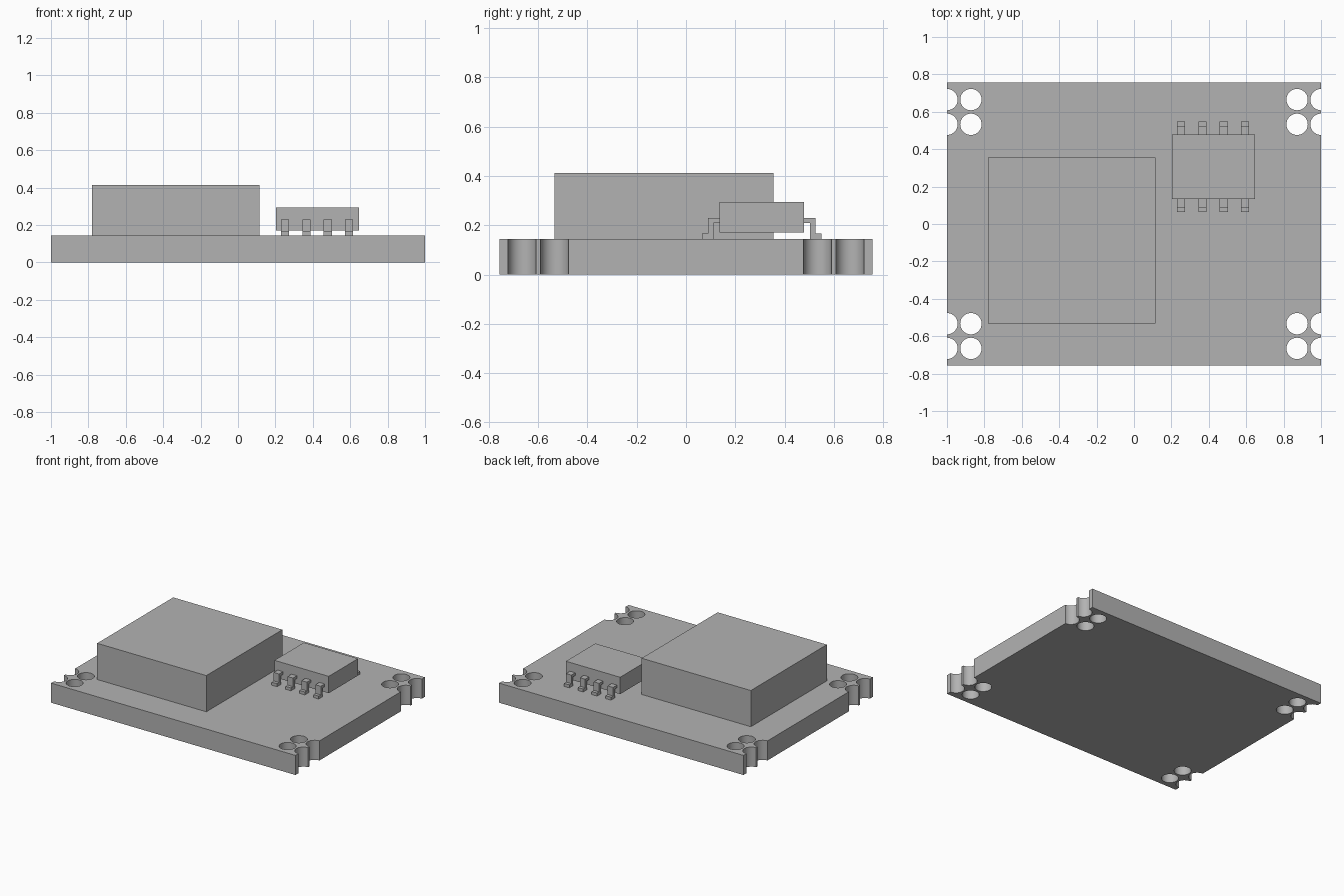
import bpy
import bmesh
import math
from mathutils import Matrix, Vector

default = bpy.data.objects.get("Cube")
if default:
    bpy.data.objects.remove(default, do_unlink=True)

GREY = (0.45, 0.45, 0.45, 1.0)
grey = bpy.data.materials.new("plain grey")
grey.use_nodes = True
grey.diffuse_color = GREY
grey.node_tree.nodes["Principled BSDF"].inputs["Base Color"].default_value = GREY


def add_object(name, bm):
    bmesh.ops.recalc_face_normals(bm, faces=bm.faces[:])
    mesh = bpy.data.meshes.new(name)
    bm.to_mesh(mesh)
    bm.free()
    mesh.materials.append(grey)
    obj = bpy.data.objects.new(name, mesh)
    bpy.context.collection.objects.link(obj)
    return obj


def add_box(name, low, high):
    low, high = Vector(low), Vector(high)
    bm = bmesh.new()
    bmesh.ops.create_cube(bm, size=1, matrix=Matrix.Translation((low + high) / 2)
                          @ Matrix.Diagonal(high - low).to_4x4())
    return add_object(name, bm)


# Board with a cluster of four holes at each corner, two of them cut by the edge
BOARD_TOP = 0.145
board = add_box("board", (-1, -0.757, 0), (1, 0.757, BOARD_TOP))
bm = bmesh.new()
for side in (-1, 1):
    for end in (-1, 1):
        for x in (0.872, 1.0):
            for y in (0.533, 0.665):
                bmesh.ops.create_cone(
                    bm, cap_ends=True, segments=48, radius1=0.057, radius2=0.057,
                    depth=0.4, matrix=Matrix.Translation((side * x, end * y, 0.07)))
cutter = add_object("hole_cutter", bm)
cutter.hide_render = True

cut = board.modifiers.new("holes", 'BOOLEAN')
cut.operation = 'DIFFERENCE'
cut.solver = 'EXACT'
cut.object = cutter
bpy.context.view_layer.update()
evaluated = board.evaluated_get(bpy.context.evaluated_depsgraph_get())
drilled = bpy.data.meshes.new_from_object(evaluated)
board.modifiers.clear()
board.data = drilled
bpy.data.objects.remove(cutter, do_unlink=True)

bpy.ops.object.select_all(action='DESELECT')
board.select_set(True)
bpy.context.view_layer.objects.active = board
bpy.ops.object.shade_smooth_by_angle(angle=math.radians(30))

# Large block and small chip body
add_box("large_block", (-0.78, -0.533, BOARD_TOP), (0.114, 0.356, 0.413))
add_box("chip_body", (0.204, 0.135, 0.17), (0.648, 0.479, 0.295))

# Bent pins: stepped profile (distance from chip middle, height) extruded along x
CHIP_MIDDLE = 0.307
PIN_WIDTH = 0.044
pin_profile = [(0.172, 0.23), (0.218, 0.23), (0.218, 0.167), (0.242, 0.167),
               (0.242, BOARD_TOP), (0.196, BOARD_TOP), (0.196, 0.21), (0.172, 0.21)]
for side, label in ((-1, "front"), (1, "back")):
    for i in range(4):
        x = 0.23 + 0.1138 * i
        bm = bmesh.new()
        face = bm.faces.new([bm.verts.new((x, CHIP_MIDDLE + side * d, z))
                             for d, z in pin_profile])
        swept = bmesh.ops.extrude_face_region(bm, geom=[face])["geom"]
        bmesh.ops.translate(bm, vec=(PIN_WIDTH, 0, 0),
                            verts=[v for v in swept if isinstance(v, bmesh.types.BMVert)])
        add_object(f"{label}_pin_{i + 1}", bm)
